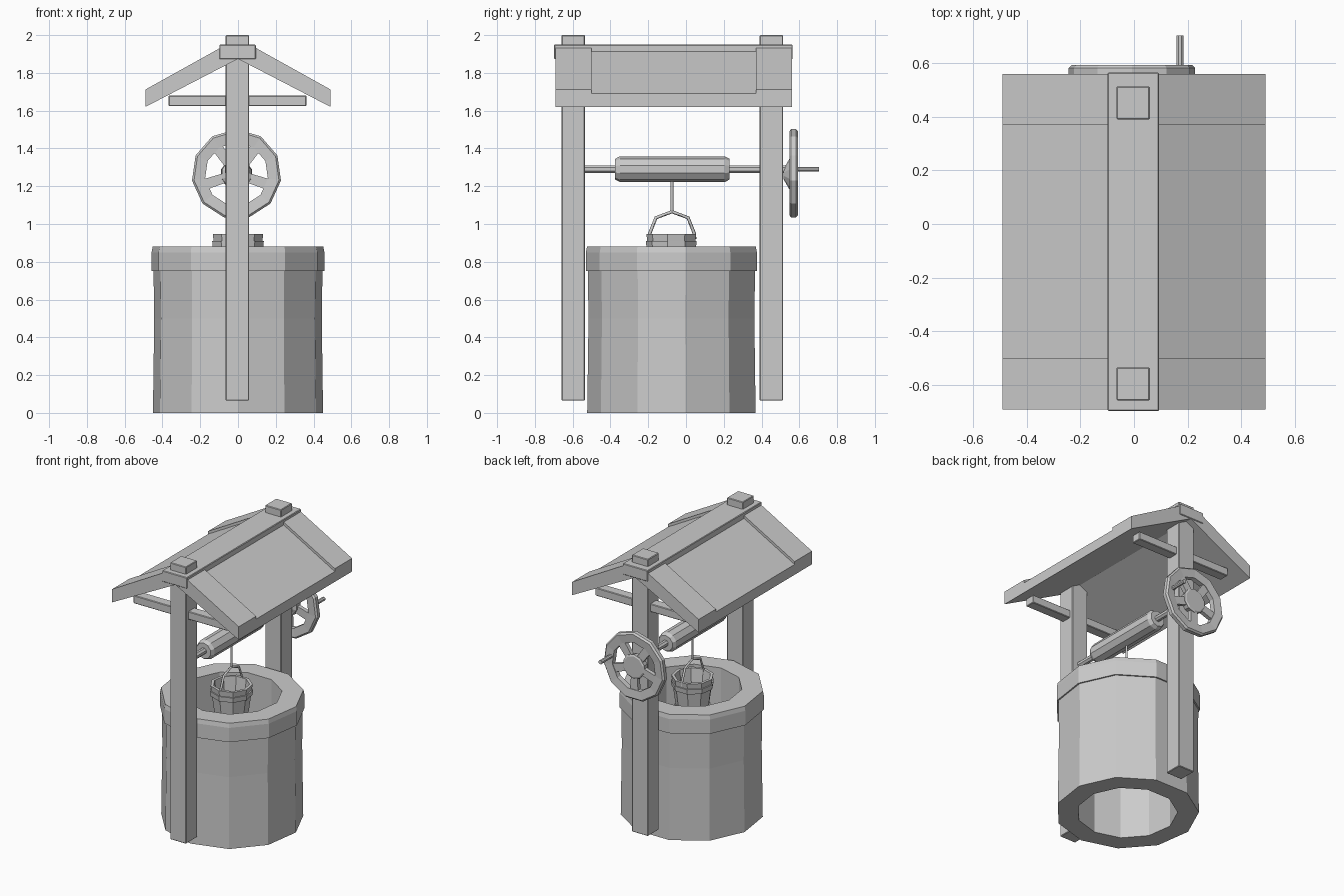
import bpy, bmesh
from math import pi, sin, cos
from mathutils import Matrix, Vector

if "Cube" in bpy.data.objects:
    bpy.data.objects.remove(bpy.data.objects["Cube"])


def finish(bm, name):
    bmesh.ops.remove_doubles(bm, verts=bm.verts, dist=1e-5)
    bmesh.ops.recalc_face_normals(bm, faces=bm.faces)
    me = bpy.data.meshes.new(name)
    bm.to_mesh(me)
    bm.free()
    ob = bpy.data.objects.new(name, me)
    bpy.context.collection.objects.link(ob)
    return ob


def box(name, x, y, z, bevel=0.004):
    bm = bmesh.new()
    size = [b - a for a, b in (x, y, z)]
    mid = [(a + b) / 2 for a, b in (x, y, z)]
    bmesh.ops.create_cube(bm, size=1, matrix=Matrix.Translation(mid) @ Matrix.Diagonal((*size, 1)))
    ob = finish(bm, name)
    if bevel:
        m = ob.modifiers.new("bevel", "BEVEL")
        m.width, m.segments = bevel, 1
    return ob


def prism(name, profile, y0, y1):
    """Extrude an xz outline along y."""
    bm = bmesh.new()
    face = bm.faces.new([bm.verts.new((x, y0, z)) for x, z in profile])
    ext = bmesh.ops.extrude_face_region(bm, geom=[face])
    bmesh.ops.translate(bm, vec=(0, y1 - y0, 0),
                        verts=[v for v in ext["geom"] if isinstance(v, bmesh.types.BMVert)])
    return finish(bm, name)


def lathe(name, profile, n, center, axis="z", start=-pi / 2, closed=False):
    """Spin (radius, height) points with n flat sides about z or y."""
    bm = bmesh.new()
    cx, cy, cz = center
    rings = []
    for i in range(n):
        a = start + 2 * pi * i / n
        ring = []
        for r, h in profile:
            u, v = r * cos(a), r * sin(a)
            co = (cx + u, cy + v, cz + h) if axis == "z" else (cx + u, cy + h, cz + v)
            ring.append(bm.verts.new(co))
        rings.append(ring)
    m = len(profile)
    for i in range(n):
        a, b = rings[i], rings[(i + 1) % n]
        for j in range(m if closed else m - 1):
            k = (j + 1) % m
            bm.faces.new((a[j], b[j], b[k], a[k]))
    return finish(bm, name)


def rod(name, r, y0, y1, x, z, n=8):
    return lathe(name, [(0, y0), (r, y0), (r, y1), (0, y1)], n, (x, 0, z), "y", pi / n)


CX, CY = -0.003, -0.068   # post centre line, well centre

# well wall and rim
lathe("well_wall", [(0.32, 0), (0.455, 0), (0.448, 0.5), (0.452, 0.76), (0.32, 0.76)],
      11, (0, CY, 0), closed=True)
lathe("well_rim", [(0.32, 0.75), (0.462, 0.75), (0.462, 0.85), (0.456, 0.88), (0.32, 0.88)],
      11, (0, CY, 0), closed=True)

# posts and cross braces
for tag, y in (("front", -0.597), ("back", 0.452)):
    box(tag + "_post", (CX - 0.062, CX + 0.062), (y - 0.062, y + 0.062), (0.065, 2.0))
    box(tag + "_brace", (-0.367, 0.362), (y - 0.035, y + 0.035), (1.624, 1.68))

# roof: thin middle panel, thicker end rafters, ridge cap


def roof_outline(drop):
    left = [(-0.49, 1.62), (-0.49, 1.712 - drop), (-0.08, 1.94 - drop)]
    return left + [(-x, z) for x, z in reversed(left)] + [(0, 1.874)]


prism("roof_panel", roof_outline(0.02), -0.50, 0.37)
prism("front_rafters", roof_outline(0), -0.692, -0.50)
prism("back_rafters", roof_outline(0), 0.37, 0.56)
box("ridge_beam", (-0.099, 0.094), (-0.698, 0.565), (1.873, 1.95))

# windlass
rod("axle", 0.022, -0.56, 0.56, CX, 1.29)
lathe("drum", [(0, -0.375), (0.055, -0.375), (0.068, -0.35), (0.068, 0.205), (0.055, 0.23), (0, 0.23)],
      10, (CX, 0, 1.29), "y")

# hand wheel: rim, five spokes, hub, crank handle
WX, WZ = -0.008, 1.264
lathe("wheel_rim", [(0.168, 0.552), (0.227, 0.547), (0.238, 0.557), (0.238, 0.583), (0.227, 0.594), (0.168, 0.588)],
      11, (WX, 0, WZ), "y", pi / 2, closed=True)
for i in range(5):
    a = -pi / 2 + i * 2 * pi / 5
    d, s = Vector((cos(a), sin(a))), Vector((-sin(a), cos(a)))
    pts = [d * r + s * w for r, w in ((0.04, -0.025), (0.185, -0.029), (0.185, 0.029), (0.04, 0.025))]
    prism(f"wheel_spoke_{i + 1}", [(WX + p.x, WZ + p.y) for p in pts], 0.556, 0.584)
lathe("wheel_hub", [(0, 0.515), (0.025, 0.515), (0.08, 0.547), (0.085, 0.588), (0.075, 0.594), (0, 0.594)],
      10, (WX, 0, WZ), "y")
rod("crank_handle", 0.014, 0.57, 0.703, 0.171, 1.29)

# bucket with hoops
BY = -0.074
lathe("bucket", [(0, 0.66), (0.098, 0.66), (0.136, 0.948), (0.116, 0.948), (0.085, 0.69), (0, 0.69)],
      9, (0, BY, 0))
for tag, z, r in (("upper", 0.875, 0.13), ("lower", 0.71, 0.107)):
    lathe(tag + "_hoop", [(r - 0.012, z), (r + 0.005, z), (r + 0.009, z + 0.035), (r - 0.008, z + 0.035)],
          9, (0, BY, 0), closed=True)


# bail handle and rope, swept along a polyline
def sweep(name, points, r):
    cu = bpy.data.curves.new(name, "CURVE")
    cu.dimensions = "3D"
    cu.bevel_depth, cu.bevel_resolution, cu.use_fill_caps = r, 0, True
    sp = cu.splines.new("POLY")
    sp.points.add(len(points) - 1)
    for p, co in zip(sp.points, points):
        p.co = (*co, 1)
    bpy.context.collection.objects.link(bpy.data.objects.new(name, cu))


sweep("bucket_handle", [(0, BY + y, z) for y, z in
      ((-0.12, 0.92), (-0.118, 0.95), (-0.085, 1.033), (0, 1.065), (0.085, 1.033), (0.118, 0.95), (0.12, 0.92))], 0.009)
sweep("rope", [(0, BY, 1.06), (0, BY, 1.25)], 0.008)
